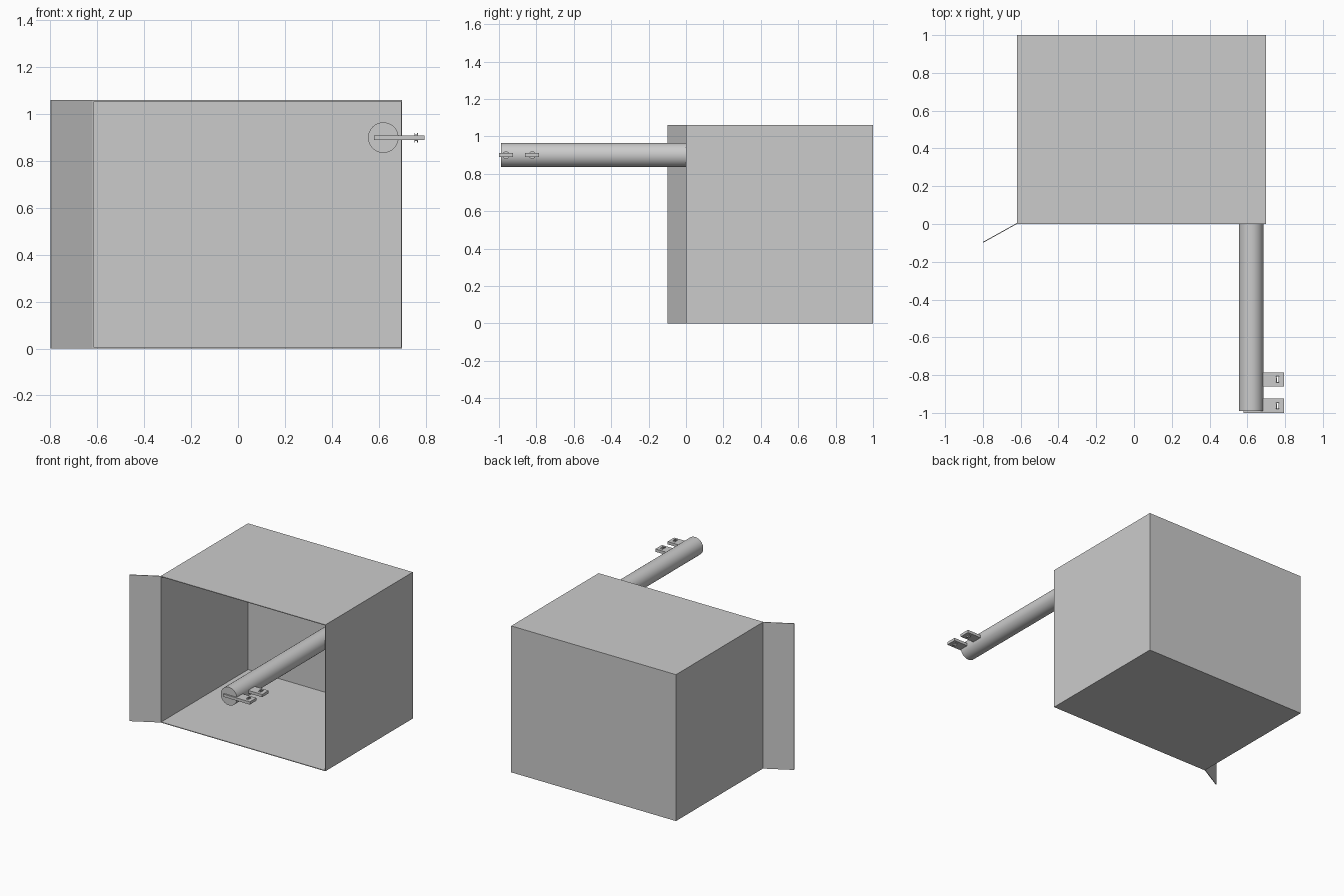
import bpy, bmesh
from math import pi
from mathutils import Matrix

if "Cube" in bpy.data.objects:
    bpy.data.objects.remove(bpy.data.objects["Cube"])

X0, X1, H, T = -0.62, 0.70, 1.06, 0.005


def finish(name, bm):
    bmesh.ops.recalc_face_normals(bm, faces=bm.faces)
    me = bpy.data.meshes.new(name)
    bm.to_mesh(me)
    bm.free()
    ob = bpy.data.objects.new(name, me)
    bpy.context.collection.objects.link(ob)
    return ob


def block(name, lo, hi):
    bm = bmesh.new()
    bmesh.ops.create_cube(bm, size=1)
    for v in bm.verts:
        v.co = [(a + b) / 2 + c * (b - a) for a, b, c in zip(lo, hi, v.co)]
    return finish(name, bm)


def rod(name, axis, r, length, centre, sides):
    bm = bmesh.new()
    bmesh.ops.create_cone(bm, cap_ends=True, segments=sides, radius1=r,
                          radius2=r, depth=length)
    rot = Matrix.Rotation(pi / 2, 4, 'Y' if axis == 'X' else 'X')
    bm.transform(Matrix.Translation(centre) @ rot)
    return finish(name, bm)


def smooth(ob):
    bpy.ops.object.select_all(action='DESELECT')
    ob.select_set(True)
    bpy.context.view_layer.objects.active = ob
    bpy.ops.object.shade_smooth_by_angle()


def cut(ob, cutter):
    m = ob.modifiers.new("cut", 'BOOLEAN')
    m.operation = 'DIFFERENCE'
    m.solver = 'EXACT'
    m.object = cutter
    cutter.hide_render = True
    cutter.hide_viewport = True


# Thin open-fronted case
case = block("case", (X0, 0, 0), (X1, 1, H))
cut(case, block("case_cutter", (X0 + T, -0.1, T), (X1 - T, 1 - T, H - T)))

# Hinged flap, opened outward on the left
bm = bmesh.new()
profile = [(X0, 0), (-0.798, -0.099), (-0.80, -0.095), (X0, T)]
f = bm.faces.new([bm.verts.new((x, y, 0)) for x, y in profile])
ext = bmesh.ops.extrude_face_region(bm, geom=[f])
bmesh.ops.translate(bm, vec=(0, 0, H),
                    verts=[g for g in ext['geom'] if isinstance(g, bmesh.types.BMVert)])
finish("side_flap", bm)

# Long round bar running into the case
smooth(rod("round_bar", 'Y', 0.065, 1.985, (0.62, 0.0025, 0.90), 48))

# Two slotted tabs near the bar's end, each with a raised eyelet
for i, y in enumerate((-0.9625, -0.8225)):
    tab = block(f"tab_{i}", (0.58, y - 0.0375, 0.89), (0.795, y + 0.0375, 0.91))
    eye = rod(f"eyelet_{i}", 'X', 0.02, 0.016, (0.76, y, 0.90), 16)
    slot = block(f"slot_cutter_{i}", (0.756, y - 0.014, 0.85), (0.764, y + 0.014, 0.95))
    cut(tab, slot)
    cut(eye, slot)
    smooth(eye)
